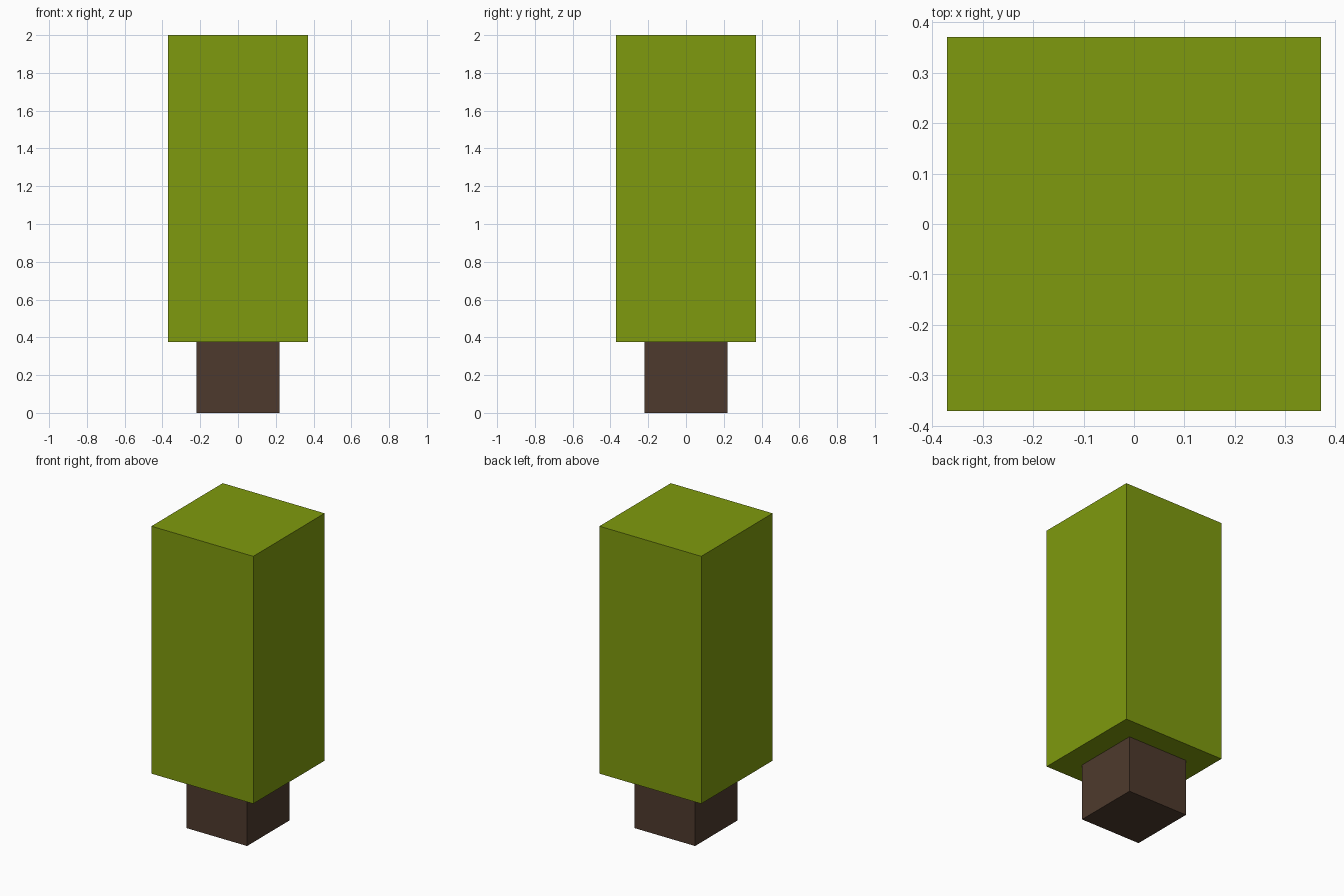
import bpy

cube = bpy.data.objects.get("Cube")
if cube:
    bpy.data.objects.remove(cube, do_unlink=True)


def make_material(name, rgb):
    mat = bpy.data.materials.new(name)
    mat.use_nodes = True
    color = (*rgb, 1.0)
    mat.diffuse_color = color
    bsdf = next(n for n in mat.node_tree.nodes if n.type == 'BSDF_PRINCIPLED')
    bsdf.inputs["Base Color"].default_value = color
    return mat


def make_block(name, width, bottom, top, mat):
    """Square block centred on the z axis, spanning bottom to top."""
    bpy.ops.mesh.primitive_cube_add(size=1, location=(0, 0, (bottom + top) / 2))
    obj = bpy.context.object
    obj.name = obj.data.name = name
    obj.scale = (width, width, top - bottom)
    bpy.ops.object.transform_apply(location=False, rotation=False, scale=True)
    obj.data.materials.append(mat)
    return obj


leaf_green = make_material("leaf green", (0.212, 0.323, 0.0044))
bark_brown = make_material("bark brown", (0.076, 0.042, 0.026))

# Trunk meets the underside of the tall foliage block
make_block("trunk", 0.44, 0.0, 0.375, bark_brown)
make_block("foliage", 0.74, 0.375, 2.0, leaf_green)
